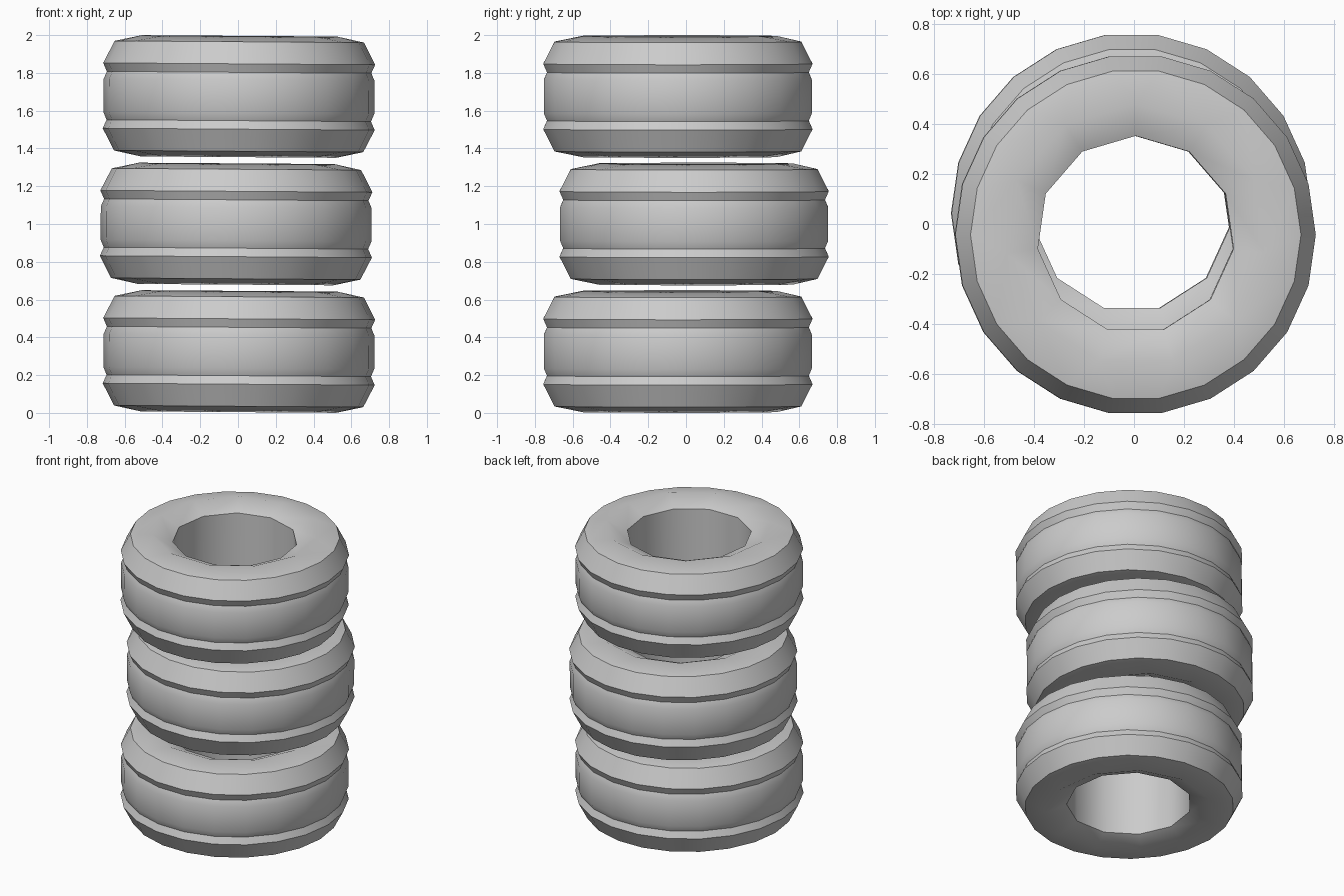
import bpy, bmesh
from math import radians, cos, sin, pi

if "Cube" in bpy.data.objects:
    bpy.data.objects.remove(bpy.data.objects["Cube"])

# Upper half of the outer tread profile (radius, height), mirrored below
HALF = [(0.66, 0.29), (0.72, 0.173), (0.70, 0.128), (0.717, 0.088)]
OUTER = HALF + [(r, -z) for r, z in reversed(HALF)]
# Sidewall crest and hole rim, with half as many sides
CREST, RIM = (0.522, 0.321), (0.395, 0.265)


def ring(bm, n, r, z, start):
    return [bm.verts.new((r * cos(start + 2 * pi * i / n),
                          r * sin(start + 2 * pi * i / n), z)) for i in range(n)]


def bridge(bm, a, b):
    n = len(a)
    for i in range(n):
        k = (i + 1) % n
        bm.faces.new((a[i], a[k], b[k], b[i]))


def fan_bridge(bm, fine, coarse):
    # join a 22-sided ring to an 11-sided ring
    n = len(coarse)
    for j in range(n):
        k = (j + 1) % n
        bm.faces.new((coarse[j], fine[2 * j], fine[2 * j + 1]))
        bm.faces.new((coarse[j], fine[2 * j + 1], fine[2 * k], coarse[k]))


def make_tire(name, x, y, z):
    bm = bmesh.new()
    # grooved tread
    tread = [ring(bm, 22, r, h, pi / 2 - pi / 22) for r, h in OUTER]
    for a, b in zip(tread, tread[1:]):
        bridge(bm, a, b)
    # sidewalls
    rims = []
    for side, edge in ((1, tread[0]), (-1, tread[-1])):
        crest = ring(bm, 11, CREST[0], side * CREST[1], pi / 2)
        rim = ring(bm, 11, RIM[0], side * RIM[1], pi / 2)
        fan_bridge(bm, edge, crest)
        bridge(bm, crest, rim)
        rims.append(rim)
    # hole wall
    bridge(bm, *rims)
    bmesh.ops.recalc_face_normals(bm, faces=bm.faces)
    mesh = bpy.data.meshes.new(name)
    bm.to_mesh(mesh)
    bm.free()
    ob = bpy.data.objects.new(name, mesh)
    bpy.context.collection.objects.link(ob)
    ob.location = (x, y, z)
    ob.rotation_euler.y = radians(0.4)
    bpy.ops.object.select_all(action='DESELECT')
    ob.select_set(True)
    bpy.context.view_layer.objects.active = ob
    bpy.ops.object.shade_smooth_by_angle(angle=radians(41))


# Stack of three, the middle one shifted back
make_tire("bottom_tire", 0.005, -0.043, 0.325)
make_tire("middle_tire", -0.01, 0.043, 1.0)
make_tire("top_tire", 0.005, -0.043, 1.675)
